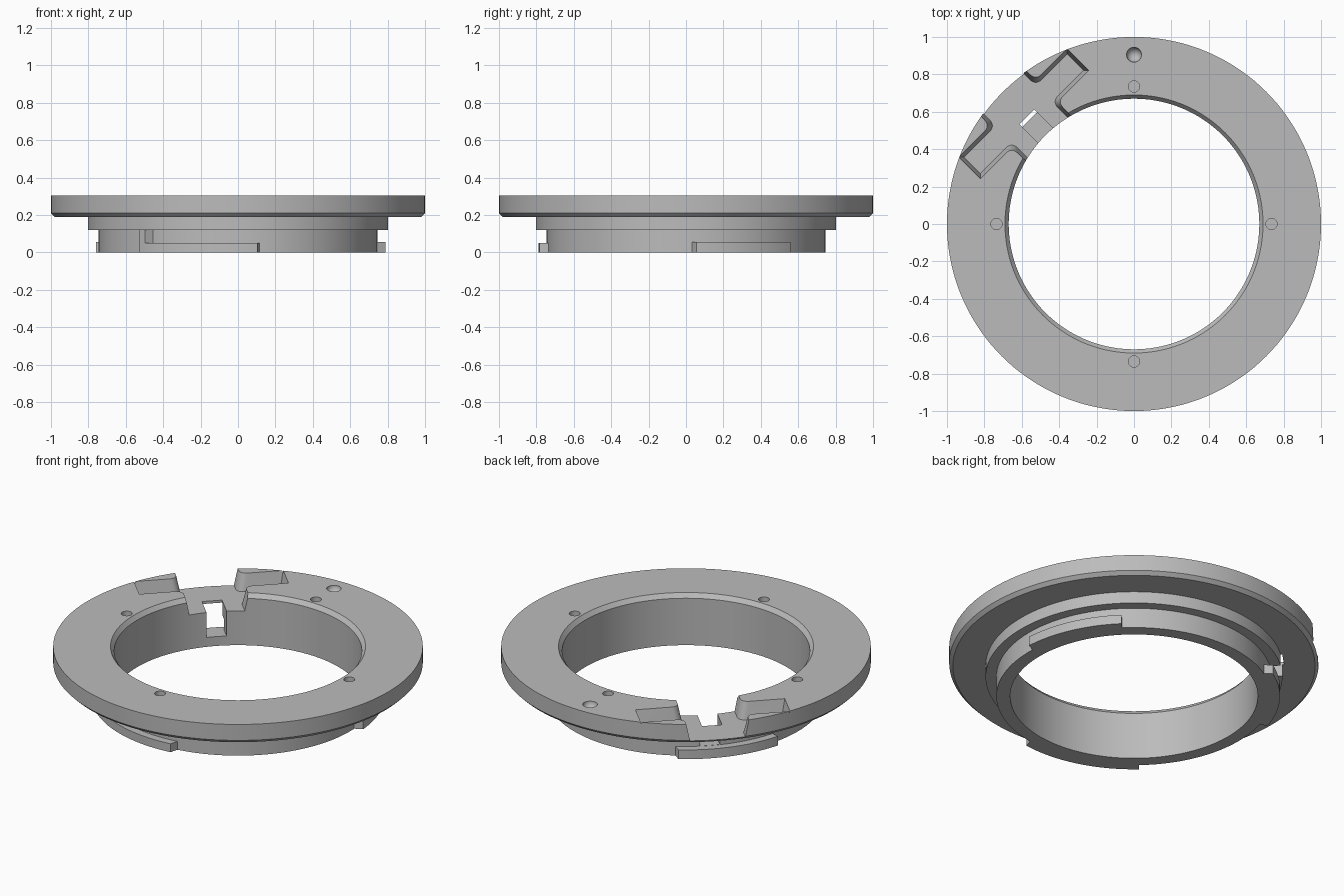
import bpy, bmesh, math
from mathutils import Matrix

cube = bpy.data.objects.get("Cube")
if cube:
    bpy.data.objects.remove(cube, do_unlink=True)

metal = bpy.data.materials.new("satin_grey_metal")
metal.use_nodes = True
GREY = (0.5, 0.5, 0.5, 1)
metal.diffuse_color = GREY
metal.node_tree.nodes["Principled BSDF"].inputs["Base Color"].default_value = GREY

TOP = 0.305
NOTCH_ANGLE = math.radians(135)


def make_object(name, bm):
    bmesh.ops.recalc_face_normals(bm, faces=bm.faces)
    mesh = bpy.data.meshes.new(name)
    bm.to_mesh(mesh)
    bm.free()
    mesh.materials.append(metal)
    obj = bpy.data.objects.new(name, mesh)
    bpy.context.collection.objects.link(obj)
    return obj


def lathe(name, profile, steps=144):
    bm = bmesh.new()
    verts = [bm.verts.new((r, 0, z)) for r, z in profile]
    edges = [bm.edges.new((a, b)) for a, b in zip(verts, verts[1:] + verts[:1])]
    bmesh.ops.spin(bm, geom=verts + edges, axis=(0, 0, 1), cent=(0, 0, 0),
                   angle=math.tau, steps=steps)
    bmesh.ops.remove_doubles(bm, verts=bm.verts, dist=0.0001)
    return make_object(name, bm)


def loft(name, low, high, z0, z1):
    """Closed solid between two outlines with the same number of points."""
    bm = bmesh.new()
    a = [bm.verts.new((x, y, z0)) for x, y in low]
    b = [bm.verts.new((x, y, z1)) for x, y in high]
    bm.faces.new(a)
    bm.faces.new(b)
    for i in range(len(a)):
        j = (i + 1) % len(a)
        bm.faces.new((a[i], a[j], b[j], b[i]))
    return make_object(name, bm)


def cut(target, cutter):
    cutter.hide_render = True
    mod = target.modifiers.new("cut", "BOOLEAN")
    mod.operation = "DIFFERENCE"
    mod.solver = "EXACT"
    mod.object = cutter
    bpy.context.view_layer.objects.active = target
    bpy.ops.object.modifier_apply(modifier=mod.name)
    bpy.data.objects.remove(cutter, do_unlink=True)


def smooth(obj):
    bpy.ops.object.select_all(action="DESELECT")
    obj.select_set(True)
    bpy.context.view_layer.objects.active = obj
    bpy.ops.object.shade_smooth_by_angle(angle=math.radians(25))


def place_radially(points):
    """Turn (across, outward) pairs into x, y at the notch direction."""
    c, s = math.cos(NOTCH_ANGLE), math.sin(NOTCH_ANGLE)
    return [(r * c + t * s, r * s - t * c) for t, r in points]


def cross_outline(inset):
    """Cross-shaped notch with rounded inner corners."""
    half, arm, fillet = 0.172 - inset, 0.41 - inset, 0.04
    outer, inner = 0.915 - inset, 0.752 + inset
    side = [(half, 1.1)]
    for i in range(7):
        a = math.pi + i * math.pi / 12
        side.append((half + fillet + fillet * math.cos(a),
                     outer + fillet + fillet * math.sin(a)))
    side += [(arm, outer), (arm, inner)]
    for i in range(7):
        a = math.pi / 2 + i * math.pi / 12
        side.append((half + fillet + fillet * math.cos(a),
                     inner - fillet + fillet * math.sin(a)))
    side.append((half, 0.55))
    return place_radially(side + [(-t, r) for t, r in reversed(side)])


# Flanged ring body
body = lathe("mount_ring", [
    (0.67, 0), (0.745, 0), (0.745, 0.12), (0.803, 0.12), (0.803, 0.19),
    (0.98, 0.19), (1, 0.21), (1, TOP), (0.69, TOP), (0.67, 0.28)])

# Cross-shaped notch with drafted walls
cut(body, loft("notch_cutter", cross_outline(0.02), cross_outline(-0.001), 0.205, TOP + 0.005))

# Lever slot through the inner wall
slot = place_radially([(-0.055, 0.6), (0.055, 0.6), (0.055, 0.81), (-0.055, 0.81)])
cut(body, loft("slot_cutter", slot, slot, 0.056, 0.35))

# Four screw holes
for i in range(4):
    bm = bmesh.new()
    a = i * math.pi / 2
    spot = Matrix.Translation((0.735 * math.cos(a), 0.735 * math.sin(a), TOP))
    bmesh.ops.create_cone(bm, cap_ends=True, segments=24, radius1=0.03,
                          radius2=0.03, depth=0.1, matrix=spot)
    cut(body, make_object("screw_hole_cutter", bm))

# Round alignment dimple
bm = bmesh.new()
bmesh.ops.create_uvsphere(bm, u_segments=32, v_segments=17, radius=0.04,
                          matrix=Matrix.Translation((0, 0.905, TOP)))
cut(body, make_object("dimple_cutter", bm))
smooth(body)


def bayonet_tab(name, start, end, height, lead_in=0, lead_out=1.5):
    """Arc-shaped lug; leads are the degrees over which each end runs out."""
    arc = [start + (end - start) * i / 24 for i in range(25)]
    outline = [(0.743, start - lead_in)] + [(0.79, a) for a in arc]
    outline += [(0.743, end + lead_out)] + [(0.71, a) for a in reversed(arc)]
    points = [(r * math.cos(math.radians(a)), r * math.sin(math.radians(a)))
              for r, a in outline]
    smooth(loft(name, points, points, 0, height))


# Three bayonet lugs and the rotation stop
bayonet_tab("left_lug", 4, 45, 0.055, 1.5, 0)
bayonet_tab("back_lug", 122, 164, 0.055, 1.5, 0)
bayonet_tab("front_lug", 228, 277.5, 0.05)
bayonet_tab("rotation_stop", 228, 231, 0.121)
